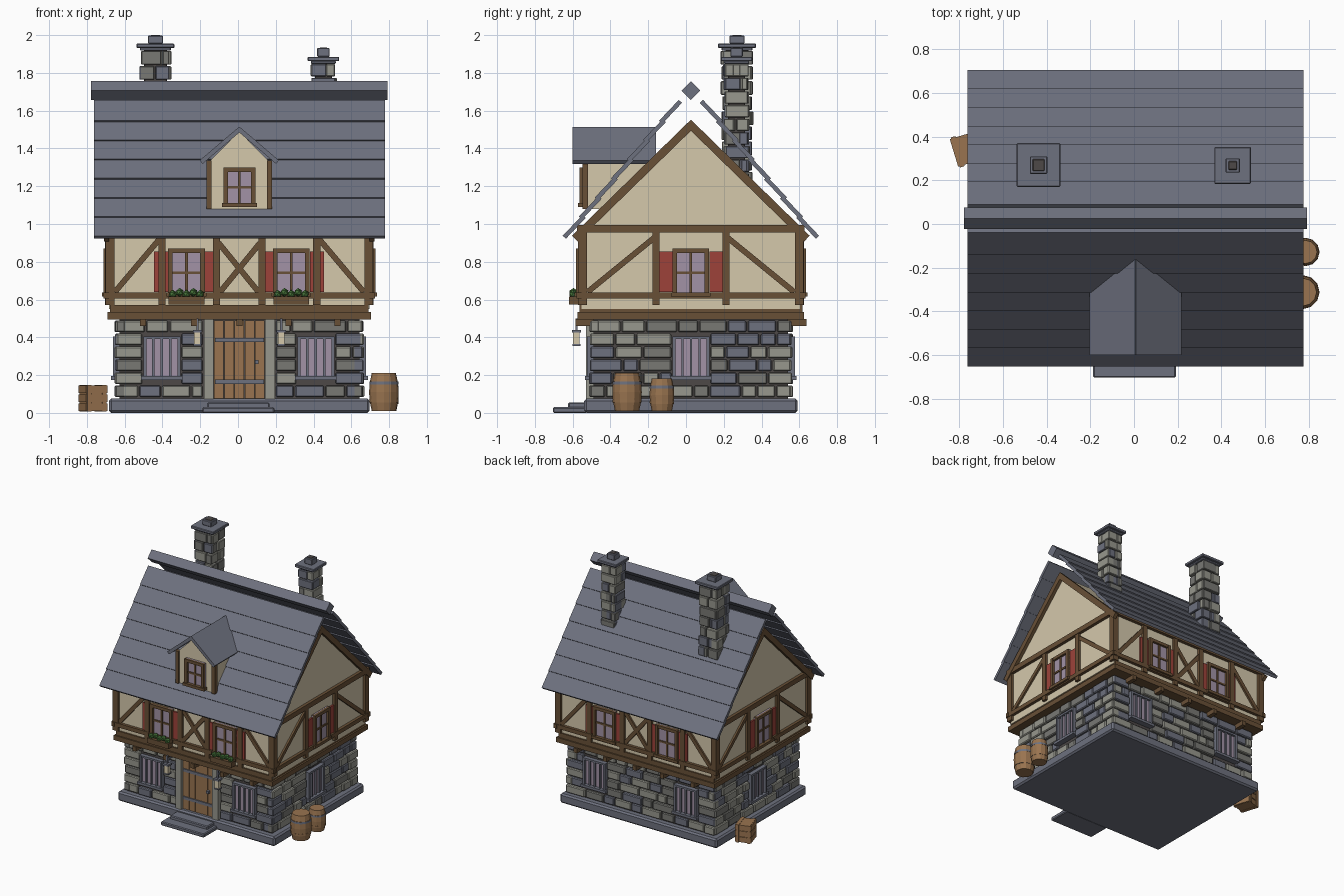
import bpy, bmesh, math, random
from mathutils import Matrix, Vector

random.seed(4)
if "Cube" in bpy.data.objects:
    bpy.data.objects.remove(bpy.data.objects["Cube"], do_unlink=True)

COLOURS = {
    "slate": (0.155, 0.165, 0.21), "light_stone": (0.31, 0.31, 0.27),
    "mid_stone": (0.19, 0.19, 0.175), "mortar": (0.075, 0.066, 0.064),
    "timber": (0.14, 0.08, 0.037), "plaster": (0.66, 0.58, 0.41),
    "shutter_red": (0.34, 0.055, 0.042), "glass": (0.36, 0.29, 0.38),
    "wood": (0.32, 0.175, 0.08), "leaf": (0.06, 0.17, 0.04)}
MATS = {}
for key, rgb in COLOURS.items():
    m = MATS[key] = bpy.data.materials.new(key)
    m.use_nodes = True
    m.diffuse_color = (*rgb, 1)
    m.node_tree.nodes["Principled BSDF"].inputs["Base Color"].default_value = (*rgb, 1)

CX, CY = 0.007, 0.026


def frame(turn, x=CX, y=CY):
    """Wall frame: u runs along the wall, w points outward, z is up."""
    return Matrix.Translation((x, y, 0)) @ Matrix.Rotation(turn * math.pi / 2, 4, "Z")


FRONT, RIGHT, BACK, LEFT = [frame(t) for t in range(4)]


class Part:
    def __init__(self, name):
        self.name, self.bm, self.slots = name, bmesh.new(), []

    def paint(self, verts, mat):
        if mat not in self.slots:
            self.slots.append(mat)
        for f in {f for v in verts for f in v.link_faces}:
            f.material_index = self.slots.index(mat)

    def solid(self, centre, size, mat, M):
        T = M @ Matrix.Translation(centre) @ Matrix.Diagonal((*size, 1))
        self.paint(bmesh.ops.create_cube(self.bm, size=1, matrix=T)["verts"], mat)

    def box(self, M, u0, u1, w0, w1, z0, z1, mat):
        self.solid(((u0 + u1) / 2, -(w0 + w1) / 2, (z0 + z1) / 2),
                   (u1 - u0, w1 - w0, z1 - z0), mat, M)

    def beam(self, M, a, b, wide, w0, w1, mat, extra=0):
        d = Vector(b) - Vector(a)
        c = (Vector(a) + Vector(b)) / 2
        T = (M @ Matrix.Translation((c.x, -(w0 + w1) / 2, c.y))
             @ Matrix.Rotation(-math.atan2(d.y, d.x), 4, "Y"))
        self.solid((0, 0, 0), (d.length + 2 * extra, w1 - w0, wide), mat, T)

    def prism(self, M, outline, w0, w1, mat):
        rings = [[self.bm.verts.new(M @ Vector((u, -w, z))) for u, z in outline] for w in (w0, w1)]
        for r in rings:
            self.bm.faces.new(r)
        for i in range(len(outline)):
            self.bm.faces.new((rings[0][i - 1], rings[0][i], rings[1][i], rings[1][i - 1]))
        self.paint(rings[0] + rings[1], mat)

    def masonry(self, M, half, dist, z0, z1, rows, widths, holes=()):
        step = (z1 - z0) / rows
        for r in range(rows):
            lo, hi = z0 + r * step, z0 + (r + 1) * step
            cuts = sorted((a, b) for a, b, c, d in holes if c < hi - 0.02 and d > lo + 0.02)
            starts = [-half - random.uniform(0.015, 0.024)] + [b for a, b in cuts]
            ends = [a for a, b in cuts] + [half + random.uniform(0.015, 0.024)]
            for u, end in zip(starts, ends):
                while u < end - 0.01:
                    nxt = u + random.uniform(*widths)
                    if end - nxt < widths[0] * 0.6:
                        nxt = end
                    mat = random.choices(("light_stone", "mid_stone", "slate"), (5, 4, 3))[0]
                    self.box(M, u + 0.004, nxt - 0.004, dist - 0.03, dist + random.uniform(0.014, 0.027),
                             lo + 0.004, hi - 0.004, mat)
                    u = nxt

    def finish(self, bevel=0):
        bmesh.ops.recalc_face_normals(self.bm, faces=self.bm.faces[:])
        mesh = bpy.data.meshes.new(self.name)
        self.bm.to_mesh(mesh)
        self.bm.free()
        for s in self.slots:
            mesh.materials.append(MATS[s])
        ob = bpy.data.objects.new(self.name, mesh)
        bpy.context.collection.objects.link(ob)
        if bevel:
            mod = ob.modifiers.new("soft_edges", "BEVEL")
            mod.width, mod.segments = bevel, 1


# Plinth and entrance steps
p = Part("plinth")
p.box(FRONT, -0.69, 0.69, -0.565, 0.565, 0, 0.075, "slate")
p.finish(0.012)
p = Part("entrance_steps")
p.box(FRONT, -0.195, 0.185, 0.55, 0.73, 0, 0.03, "slate")
p.box(FRONT, -0.17, 0.16, 0.55, 0.65, 0, 0.055, "slate")
p.finish(0.006)

# Stone ground floor
WX, WY = 0.635, 0.515
p = Part("wall_core")
p.box(FRONT, -WX, WX, -WY, WY, 0.06, 0.5, "mortar")
p.finish()
window_hole = lambda u: (u - 0.1, u + 0.1, 0.18, 0.405)
SIDES = ((FRONT, WX, WY, (-0.41, 0.405)), (RIGHT, WY, WX, (0,)),
         (BACK, WX, WY, (-0.4, 0.4)), (LEFT, WY, WX, (0,)))
p = Part("wall_stones")
for M, half, dist, wins in SIDES:
    holes = [window_hole(u) for u in wins]
    if M is FRONT:
        holes.append((-0.19, 0.19, 0, 0.5))
    p.masonry(M, half, dist, 0.08, 0.492, 6, (0.08, 0.18), holes)
p.finish(0.006)

# Barred ground floor windows
p = Part("barred_windows")
for M, half, d, wins in SIDES:
    for u in wins:
        p.box(M, u - 0.09, u + 0.09, d, d + 0.015, 0.19, 0.4, "glass")
        for s in (-1, 1):
            p.box(M, u + s * 0.09 - 0.008, u + s * 0.09 + 0.008, d, d + 0.035, 0.185, 0.405, "slate")
        p.box(M, u - 0.098, u + 0.098, d, d + 0.033, 0.39, 0.405, "slate")
        p.box(M, u - 0.11, u + 0.11, d, d + 0.045, 0.175, 0.195, "slate")
        for k in (-1, 0, 1):
            p.box(M, u + k * 0.045 - 0.006, u + k * 0.045 + 0.006, d, d + 0.028, 0.19, 0.4, "slate")
p.finish()

# Door with jambs and hinges
p = Part("front_door")
for s in (-1, 1):
    p.box(FRONT, s * 0.162 - 0.026, s * 0.162 + 0.026, WY - 0.02, WY + 0.04, 0.07, 0.495, "light_stone")
for k in range(5):
    u = -0.136 + k * 0.0544
    p.box(FRONT, u + 0.002, u + 0.0524, WY, WY + 0.018, 0.075, 0.49, "wood")
for z in (0.165, 0.385):
    p.box(FRONT, -0.13, 0.13, WY, WY + 0.026, z - 0.011, z + 0.011, "slate")
p.box(FRONT, 0.082, 0.102, WY, WY + 0.04, 0.26, 0.28, "slate")
p.finish()

# Upper storey and attic plaster
UX, UY = 0.69, 0.578
p = Part("upper_plaster")
p.box(FRONT, -UX, UX, -UY, UY, 0.55, 0.96, "plaster")
p.prism(RIGHT, ((-UY, 0.955), (UY, 0.955), (0, 1.525)), -UX, UX, "plaster")
p.finish()

# Floor beams and joists
p = Part("floor_beams")
p.box(FRONT, -0.698, 0.698, -0.6, 0.6, 0.495, 0.533, "timber")
p.box(FRONT, -0.685, 0.685, -0.59, 0.59, 0.533, 0.57, "timber")
for u in (-0.51, -0.24, 0, 0.26, 0.52):
    p.box(FRONT, u - 0.016, u + 0.016, -0.612, 0.612, 0.46, 0.496, "timber")
p.finish()

# Timber framing, rails, posts and braces
p = Part("timber_frame")
for M, half, d, inner, cross in ((FRONT, UX, UY, (0.12, 0.41), True), (BACK, UX, UY, (0.12, 0.41), True),
                                 (RIGHT, UY, UX, (0.185,), False), (LEFT, UY, UX, (0.185,), False)):
    e = half + 0.019
    p.box(M, -e - 0.01, e + 0.01, d, d + 0.023, 0.605, 0.637, "timber")
    p.box(M, -e, e, d, d + 0.024, 0.955, 0.995, "timber")
    for s in (-1, 1):
        p.box(M, min(s * e, s * (e - 0.047)), max(s * e, s * (e - 0.047)), d, d + 0.019, 0.57, 0.96, "timber")
        for u in inner:
            p.box(M, s * u - 0.019, s * u + 0.019, d, d + 0.02, 0.57, 0.96, "timber")
        p.beam(M, (s * (e - 0.05), 0.64), (s * inner[-1], 0.935), 0.03, d, d + 0.014, "timber")
        if cross:
            p.beam(M, (-s * 0.11, 0.63), (s * 0.11, 0.9), 0.03, d, d + 0.014 + s * 0.001, "timber")
        else:
            p.beam(M, (0, 1.523), (s * 0.6, 0.937), 0.042, d, d + 0.026, "timber", 0.02)
p.finish()


# Casement windows
def casement(part, M, u, d, z0, z1, half):
    part.box(M, u - half, u + half, d, d + 0.012, z0, z1, "glass")
    for s in (-1, 1):
        c = u + s * (half - 0.012)
        part.box(M, c - 0.012, c + 0.012, d, d + 0.03, z0, z1, "timber")
    part.box(M, u - half, u + half, d, d + 0.029, z1 - 0.024, z1, "timber")
    part.box(M, u - half - 0.008, u + half + 0.008, d, d + 0.038, z0, z0 + 0.022, "timber")
    mid = (z0 + z1) / 2
    part.box(M, u - 0.007, u + 0.007, d, d + 0.02, z0, z1, "timber")
    part.box(M, u - half, u + half, d, d + 0.019, mid - 0.007, mid + 0.007, "timber")


p, q = Part("casement_windows"), Part("shutters")
for M, d, wins in ((FRONT, UY, (-0.28, 0.275)), (BACK, UY, (-0.275, 0.275)), (RIGHT, UX, (0,)), (LEFT, UX, (0,))):
    for u in wins:
        casement(p, M, u, d, 0.615, 0.87, 0.097)
        for s in (-1, 1):
            q.box(M, u + s * 0.135 - 0.037, u + s * 0.135 + 0.037, d, d + 0.012, 0.64, 0.855, "shutter_red")
p.finish()
q.finish()

# Flower boxes
p = Part("flower_boxes")
for u in (-0.28, 0.275):
    p.box(FRONT, u - 0.095, u + 0.095, 0.595, 0.645, 0.575, 0.615, "timber")
    for k in range(5):
        spot = FRONT @ Vector((u - 0.072 + k * 0.036, -0.622, 0.628 + 0.01 * (k % 2)))
        p.paint(bmesh.ops.create_icosphere(p.bm, subdivisions=1, radius=0.023,
                                           matrix=Matrix.Translation(spot))["verts"], "leaf")
p.finish()

# Hanging lanterns
p = Part("lanterns")
for u in (-0.222, 0.222):
    for r, z0, z1, mat in ((0.021, 0.355, 0.365, "slate"), (0.017, 0.365, 0.425, "plaster"),
                           (0.024, 0.425, 0.44, "slate"), (0.006, 0.44, 0.5, "slate")):
        p.box(FRONT, u - r, u + r, 0.606 - r, 0.606 + r, z0, z1, mat)
    p.box(FRONT, u - 0.006, u + 0.006, 0.52, 0.606, 0.465, 0.477, "slate")
p.finish()

# Overlapping roof courses and ridge beam
p = Part("roof_courses")
for M in (FRONT, BACK):
    for i in range(7):
        T = (M @ Matrix.Translation((0, -0.618 + 0.085 * i, 0.985 + 0.1015 * i))
             @ Matrix.Rotation(math.radians(46.5), 4, "X"))
        p.solid((0, 0, 0), (1.54, 0.152, 0.023), "slate", T)
p.finish()
p = Part("ridge_beam")
p.beam(RIGHT, (-0.025, 1.681), (0.025, 1.731), 0.0707, -0.785, 0.785, "slate")
p.finish()

# Dormer
p = Part("dormer")
p.prism(FRONT, ((-0.16, 1.08), (0.16, 1.08), (0.16, 1.33), (0, 1.49), (-0.16, 1.33)), 0.22, 0.56, "plaster")
for s in (-1, 1):
    p.box(FRONT, s * 0.16 - 0.014, s * 0.16 + 0.014, 0.545, 0.575, 1.08, 1.335, "timber")
    p.beam(FRONT, (0, 1.5), (s * 0.196, 1.333), 0.024, 0.186, 0.626, "slate", 0.008)
casement(p, FRONT, 0, 0.56, 1.09, 1.3, 0.085)
p.finish()

# Chimneys
for name, x, y, half, top, cap, pot, lift in (("large_chimney", -0.437, 0.27, 0.06, 1.93, 0.1, 0.04, 0.045),
                                              ("small_chimney", 0.452, 0.268, 0.045, 1.86, 0.084, 0.033, 0.05)):
    p = Part(name)
    M = frame(0, x, y)
    p.box(M, -half, half, -half, half, 1.2, top, "mortar")
    for t in range(4):
        p.masonry(frame(t, x, y), half, half, 1.2, top - 0.01, 9, (0.06, 0.12))
    p.box(M, -cap + 0.018, cap - 0.018, -cap + 0.018, cap - 0.018, top - 0.012, top + 0.005, "slate")
    p.box(M, -cap, cap, -cap, cap, top + 0.002, top + 0.025, "slate")
    p.box(M, -pot, pot, -pot, pot, top + 0.025, top + 0.022 + lift, "slate")
    p.box(M, 0.012 - pot, pot - 0.012, 0.012 - pot, pot - 0.012, top + 0.03, top + 0.025 + lift, "mortar")
    p.finish(0.004)

# Barrels with iron hoops
HOOPS = ((0.82, 0), (0.94, 0.22), (0.98, 0.22), (0.99, 0.3), (0.97, 0.3), (1, 0.5),
         (0.97, 0.7), (0.99, 0.7), (0.98, 0.78), (0.94, 0.78), (0.82, 1))
for name, x, y, r, h in (("large_barrel", 0.772, -0.312, 0.078, 0.2), ("small_barrel", 0.785, -0.128, 0.065, 0.172)):
    p = Part(name)
    rings = [[p.bm.verts.new((x + r * k * math.cos(a * math.pi / 6), y + r * k * math.sin(a * math.pi / 6),
                              0.01 + h * t)) for a in range(12)] for k, t in HOOPS]
    p.bm.faces.new(rings[0])
    p.bm.faces.new(rings[-1])
    for lo, hi in zip(rings, rings[1:]):
        for a in range(12):
            p.bm.faces.new((lo[a - 1], lo[a], hi[a], hi[a - 1]))
    p.paint([v for ring in rings for v in ring], "wood")
    for j in (1, 7):
        iron = set(rings[j] + rings[j + 1])
        p.slots += [] if "slate" in p.slots else ["slate"]
        for f in p.bm.faces:
            if set(f.verts) <= iron:
                f.material_index = 1
    p.finish()

# Crate with raised boards
p = Part("crate")
M = Matrix.Translation((-0.767, 0.343, 0)) @ Matrix.Rotation(math.radians(17), 4, "Z")
p.box(M, -0.055, 0.055, -0.06, 0.06, 0.012, 0.138, "wood")
for z in (0.01, 0.057, 0.104):
    p.box(M, -0.06, 0.06, -0.066, 0.066, z, z + 0.041, "wood")
for s in (-1, 1):
    p.box(M, s * 0.042 - 0.011, s * 0.042 + 0.011, -0.072, 0.072, 0.008, 0.148, "wood")
p.finish()
